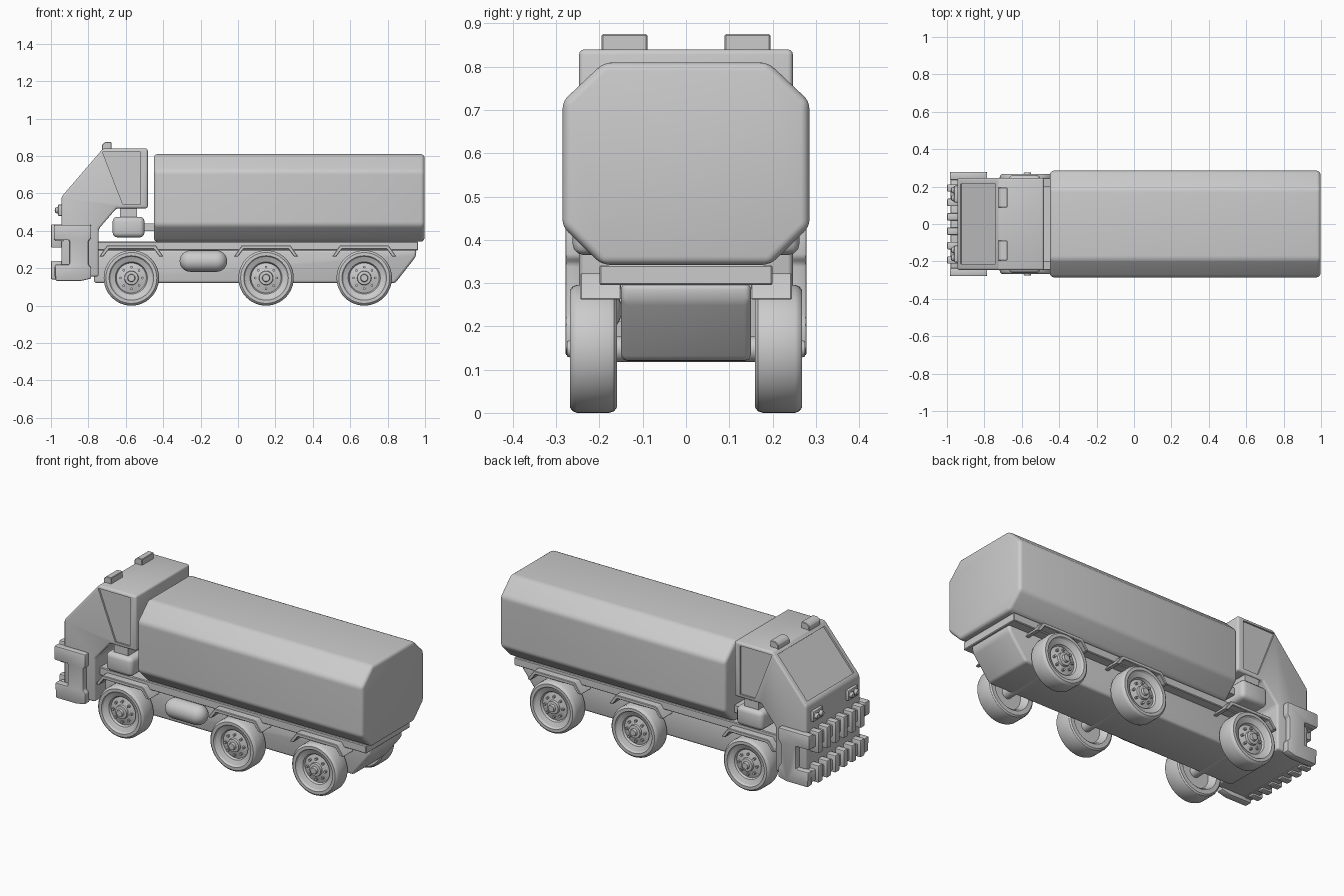
import bpy, bmesh, math
from mathutils import Vector

if "Cube" in bpy.data.objects:
    bpy.data.objects.remove(bpy.data.objects["Cube"])


def finish(name, bm, bevel=0.0, segs=3, cutters=()):
    bmesh.ops.recalc_face_normals(bm, faces=bm.faces)
    me = bpy.data.meshes.new(name)
    bm.to_mesh(me)
    bm.free()
    ob = bpy.data.objects.new(name, me)
    bpy.context.collection.objects.link(ob)
    bpy.ops.object.select_all(action='DESELECT')
    bpy.context.view_layer.objects.active = ob
    ob.select_set(True)
    if bevel:
        m = ob.modifiers.new("bevel", 'BEVEL')
        m.width, m.segments, m.limit_method = bevel, segs, 'ANGLE'
        m.angle_limit = math.radians(25)
        bpy.ops.object.modifier_apply(modifier=m.name)
    for c in cutters:
        m = ob.modifiers.new("cut", 'BOOLEAN')
        m.object, m.operation, m.solver = c, 'DIFFERENCE', 'EXACT'
        bpy.ops.object.modifier_apply(modifier=m.name)
        bpy.data.objects.remove(c)
        bpy.context.view_layer.objects.active = ob
        ob.select_set(True)
    bpy.ops.object.shade_smooth_by_angle(angle=math.radians(32))
    return ob


def prism(name, pts, a, b, axis='y', **kw):
    """Extrude a profile: (x, z) along y, or (y, z) along x."""
    bm = bmesh.new()
    put = (lambda p, t: (p[0], t, p[1])) if axis == 'y' else (lambda p, t: (t, p[0], p[1]))
    f = bm.faces.new([bm.verts.new(put(p, a)) for p in pts])
    ext = bmesh.ops.extrude_face_region(bm, geom=[f])
    d = Vector((0, b - a, 0)) if axis == 'y' else Vector((b - a, 0, 0))
    bmesh.ops.translate(bm, vec=d, verts=[v for v in ext['geom'] if isinstance(v, bmesh.types.BMVert)])
    return finish(name, bm, **kw)


def box(name, x, y, z, **kw):
    return prism(name, [(x[0], z[0]), (x[1], z[0]), (x[1], z[1]), (x[0], z[1])], y[0], y[1], **kw)


def lathe(name, prof, axis, steps=40):
    """Spin (radius, along-axis) points about the x or y axis."""
    bm = bmesh.new()
    put = (lambda r, t: (r, t, 0)) if axis == 'y' else (lambda r, t: (t, r, 0))
    vs = [bm.verts.new(put(*p)) for p in prof]
    es = [bm.edges.new(p) for p in zip(vs, vs[1:])]
    ax = (0, 1, 0) if axis == 'y' else (1, 0, 0)
    bmesh.ops.spin(bm, geom=vs + es, cent=(0, 0, 0), axis=ax, angle=math.tau, steps=steps)
    bmesh.ops.remove_doubles(bm, verts=bm.verts, dist=1e-5)
    return finish(name, bm)


# tank body with chamfered corners
half = [(0.195, 0.342), (0.285, 0.43), (0.285, 0.72), (0.19, 0.81)]
prism("tank", half + [(-y, z) for y, z in reversed(half)], -0.45, 0.997, 'x', bevel=0.02, segs=4)

# chassis plate and lower body
box("chassis_plate", (-0.76, 0.963), (-0.2, 0.2), (0.295, 0.342), bevel=0.004, segs=1)
prism("chassis_body", [(-0.77, 0.3), (-0.77, 0.12), (0.84, 0.12), (0.95, 0.26), (0.955, 0.3)],
      -0.15, 0.15, bevel=0.015)

# window cutters: sloped windscreen and side windows
p0, d, n = Vector((-0.945, 0.58)), Vector((0.654, 0.756)), Vector((0.756, -0.654))
shield = prism("windscreen_cutter", [p0 + d * t + n * s for t, s in
               ((0.025, -0.05), (0.315, -0.05), (0.315, 0.01), (0.025, 0.01))], -0.215, 0.215)
win = [(-0.725, 0.822), (-0.52, 0.822), (-0.52, 0.54), (-0.615, 0.54)]
cuts = [shield, prism("window_cutter", win, -0.3, -0.237), prism("window_cutter", win, 0.237, 0.3)]
for c in cuts:
    c.hide_render = True

# cab
prism("cab", [(-0.945, 0.155), (-0.945, 0.58), (-0.722, 0.84), (-0.482, 0.84), (-0.482, 0.52),
              (-0.65, 0.52), (-0.745, 0.41), (-0.745, 0.155)],
      -0.247, 0.247, bevel=0.012, cutters=cuts)

# air box under the rear of the cab
box("air_box", (-0.67, -0.5), (-0.262, 0.262), (0.365, 0.475), bevel=0.025)
box("air_box_neck", (-0.63, -0.54), (-0.235, 0.235), (0.46, 0.53))
box("air_box_pipe", (-0.51, -0.44), (-0.2, 0.2), (0.4, 0.44))

# bumper side plates
plate = [(-0.985, 0.432), (-0.785, 0.432), (-0.785, 0.36), (-0.8, 0.345), (-0.8, 0.22),
         (-0.785, 0.205), (-0.785, 0.145), (-0.84, 0.132), (-0.975, 0.132), (-0.98, 0.22),
         (-0.9, 0.22), (-0.9, 0.35), (-0.985, 0.35)]
for s in (-1, 1):
    prism("bumper_side", plate, s * 0.235, s * 0.279, bevel=0.007, segs=2)

# bumper bars with vertical ribs
for name, z0, z1 in (("upper", 0.345, 0.415), ("lower", 0.15, 0.215)):
    box(name + "_bumper_bar", (-0.98, -0.93), (-0.25, 0.25), (z0, z1), bevel=0.006, segs=2)
    for i in range(6):
        y = (i - 2.5) * 0.077
        lo, hi = (0.31, 0.435) if name == "upper" else (0.14, 0.24)
        box(name + "_bumper_rib", (-1.0, -0.935), (y - 0.02, y + 0.02), (lo, hi), bevel=0.007, segs=2)

# headlights and roof lights
for s in (-1, 1):
    box("headlight_housing", (-0.962, -0.93), (s * 0.16 - 0.045, s * 0.16 + 0.045), (0.48, 0.54),
        bevel=0.005, segs=2)
    for k in (-0.021, 0.021):
        lamp = lathe("headlight", [(0, -0.02), (0.012, -0.017), (0.018, -0.008), (0.018, 0.01)], 'x', 20)
        lamp.location = (-0.96, s * 0.16 + k, 0.51)
    y = s * 0.142
    prism("roof_light", [(-0.727, 0.83), (-0.727, 0.86), (-0.71, 0.875), (-0.677, 0.875), (-0.677, 0.83)],
          y - 0.053, y + 0.053, bevel=0.003, segs=1)

# side fuel tank, near side only
r, h = 0.057, 0.07
cap = [(r * math.sin(a), -h - r * math.cos(a)) for a in [i * math.pi / 16 for i in range(9)]]
fuel = lathe("fuel_tank", cap + [(q, -t) for q, t in reversed(cap)], 'x', 32)
fuel.location = (-0.185, -0.205, 0.238)
box("fuel_tank_bracket", (-0.24, -0.13), (-0.2, -0.14), (0.21, 0.27))

# wheels: tyre, dished rim and hub in one turned profile, plus bolts
wheel_prof = [(0, -0.275), (0.018, -0.275), (0.021, -0.262), (0.036, -0.26), (0.038, -0.246),
              (0.08, -0.235), (0.086, -0.247), (0.112, -0.258), (0.119, -0.268), (0.136, -0.268),
              (0.144, -0.262), (0.148, -0.252), (0.148, -0.178), (0.144, -0.166), (0.136, -0.16),
              (0.112, -0.16), (0.1, -0.172), (0.09, -0.2), (0, -0.2)]
wheel = lathe("wheel", wheel_prof, 'y', 48)
bm = bmesh.new()
for i in range(8):
    a = i * math.tau / 8
    res = bmesh.ops.create_cone(bm, cap_ends=True, segments=8, radius1=0.007, radius2=0.007, depth=0.022)
    for v in res['verts']:
        x, y, z = v.co
        v.co = (x + 0.058 * math.cos(a), z - 0.243, y + 0.058 * math.sin(a))
bolts = finish("wheel_bolts", bm)

for i, x in enumerate((-0.57, 0.15, 0.675)):
    for turn in (0, math.pi):
        for src in (wheel, bolts):
            ob = src
            if i or turn:
                ob = src.copy()
                bpy.context.collection.objects.link(ob)
            ob.location = (x, 0, 0.148)
            ob.rotation_euler = (0, 0, turn)
    axle = lathe("axle", [(0, -0.21), (0.03, -0.21), (0.03, 0.21), (0, 0.21)], 'y', 20)
    axle.location = (x, 0, 0.148)
    # angular mudguards
    arc = [(-0.172, 0.262), (-0.13, 0.322), (0.13, 0.322), (0.172, 0.262),
           (0.15, 0.262), (0.12, 0.302), (-0.12, 0.302), (-0.15, 0.262)]
    for s in (-1, 1):
        prism("mudguard", [(x + px, pz) for px, pz in arc], s * 0.15, s * 0.245, bevel=0.003, segs=1)
